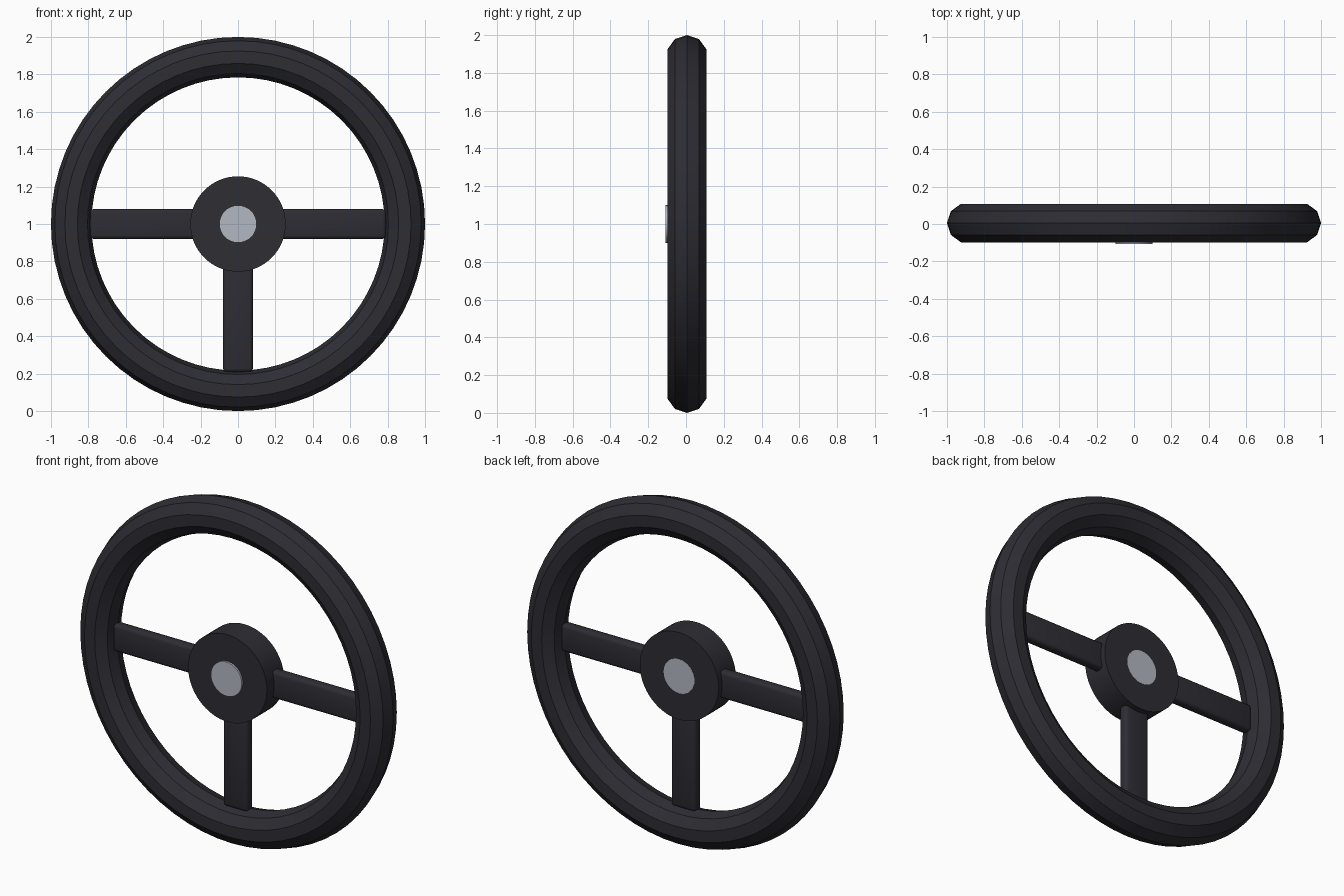
import bpy, bmesh, math
from mathutils import Matrix

cube = bpy.data.objects.get("Cube")
if cube:
    bpy.data.objects.remove(cube)


def material(name, color):
    m = bpy.data.materials.new(name)
    m.use_nodes = True
    m.diffuse_color = (*color, 1)
    m.node_tree.nodes["Principled BSDF"].inputs["Base Color"].default_value = (*color, 1)
    return m


black = material("black rubber", (0.026, 0.026, 0.034))
silver = material("silver metal", (0.45, 0.48, 0.54))
CENTRE_Z = 1.0


def finish(name, mat):
    obj = bpy.context.object
    obj.name = name
    obj.data.materials.append(mat)
    bpy.ops.object.shade_smooth_by_angle(angle=math.radians(30))
    return obj


def disc(name, mat, radius, front, back, sides):
    bpy.ops.mesh.primitive_cylinder_add(
        vertices=sides, radius=radius, depth=back - front,
        location=(0, (front + back) / 2, CENTRE_Z), rotation=(math.pi / 2, 0, 0))
    return finish(name, mat)


def spoke(name, angle):
    # Rounded bar from inside the hub to the inner edge of the rim
    inner, outer, width, depth = 0.1, 0.792, 0.16, 0.06
    bpy.ops.mesh.primitive_cube_add(size=1, location=(0, 0, CENTRE_Z))
    obj = bpy.context.object
    shape = (Matrix.Rotation(angle, 4, 'Y')
             @ Matrix.Translation(((inner + outer) / 2, 0, 0))
             @ Matrix.Diagonal((outer - inner, depth, width, 1)))
    obj.data.transform(shape)
    bm = bmesh.new()
    bm.from_mesh(obj.data)
    bmesh.ops.bevel(bm, geom=bm.edges[:], offset=0.02, segments=3,
                    profile=0.5, affect='EDGES')
    bm.to_mesh(obj.data)
    bm.free()
    return finish(name, black)


# Rim with a ten-sided section
bpy.ops.mesh.primitive_torus_add(
    major_segments=64, minor_segments=10, major_radius=0.892, minor_radius=0.108,
    location=(0, 0.005, CENTRE_Z), rotation=(math.pi / 2, 0, 0))
finish("rim", black)

# Hub and the metal pin through it
disc("hub", black, 0.255, -0.097, 0.063, 64)
disc("centre_pin", silver, 0.1, -0.108, 0.064, 32)

# Three spokes
for name, angle in (("left_spoke", 0), ("lower_spoke", math.pi / 2), ("right_spoke", math.pi)):
    spoke(name, angle)
